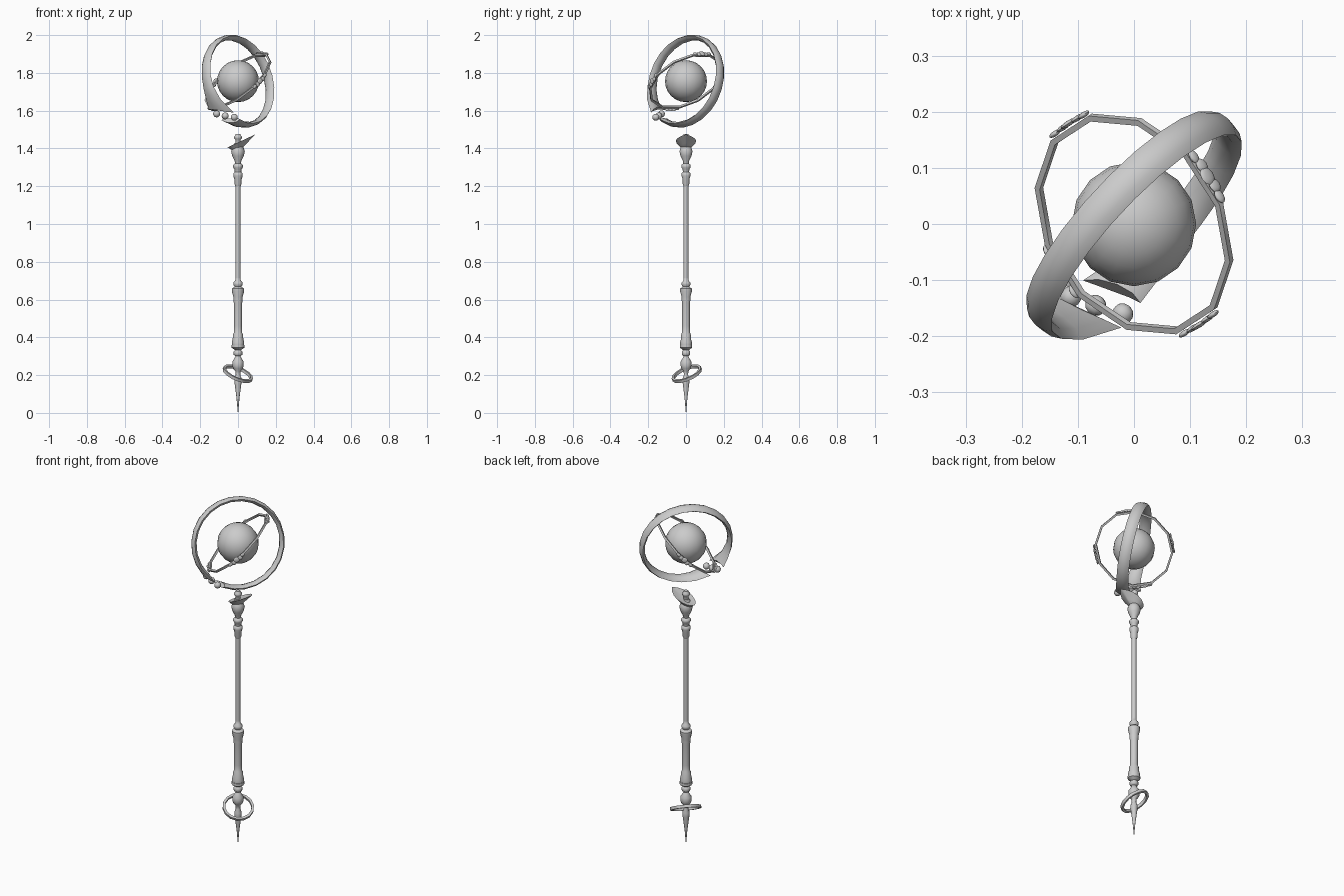
import bpy, bmesh, math
from mathutils import Vector, Matrix

if "Cube" in bpy.data.objects:
    bpy.data.objects.remove(bpy.data.objects["Cube"], do_unlink=True)

grey = bpy.data.materials.new("plain_grey")
grey.use_nodes = True
COLOUR = (0.6, 0.6, 0.6, 1)
grey.diffuse_color = COLOUR
grey.node_tree.nodes["Principled BSDF"].inputs["Base Color"].default_value = COLOUR

CENTRE = Vector((0, 0, 1.756))


def finish(name, bm, angle=40):
    bmesh.ops.recalc_face_normals(bm, faces=bm.faces)
    mesh = bpy.data.meshes.new(name)
    bm.to_mesh(mesh)
    bm.free()
    obj = bpy.data.objects.new(name, mesh)
    bpy.context.collection.objects.link(obj)
    mesh.materials.append(grey)
    bpy.ops.object.select_all(action='DESELECT')
    obj.select_set(True)
    bpy.context.view_layer.objects.active = obj
    bpy.ops.object.shade_smooth_by_angle(angle=math.radians(angle))
    return obj


def skin(bm, loops, closed=False):
    """Bridge equal-length point loops; cap the ends unless closed."""
    rows = [[bm.verts.new(p) for p in loop] for loop in loops]
    count = len(rows[0])
    pairs = list(zip(rows, rows[1:])) + ([(rows[-1], rows[0])] if closed else [])
    for a, b in pairs:
        for i in range(count):
            j = (i + 1) % count
            bm.faces.new((a[i], a[j], b[j], b[i]))
    if not closed:
        bm.faces.new(rows[0])
        bm.faces.new(rows[-1])


def turned(name, profile, sides=10):
    """Lathe (z, radius) pairs around the z axis."""
    bm = bmesh.new()
    skin(bm, [[(r * math.cos(math.tau * i / sides), r * math.sin(math.tau * i / sides), z)
               for i in range(sides)] for z, r in profile])
    return finish(name, bm, 50)


def frame(u, v):
    u = Vector(u).normalized()
    n = u.cross(Vector(v)).normalized()
    return u, n.cross(u), n


def hoop(name, centre, axes, inner, outer, width, sides, phase=0):
    """Thin faceted hoop with a rectangular section."""
    u, v, n = axes
    bm = bmesh.new()
    loops = []
    for i in range(sides):
        a = math.tau * i / sides + phase
        d = u * math.cos(a) + v * math.sin(a)
        loops.append([centre + d * r + n * h for r, h in
                      ((inner, -width / 2), (outer, -width / 2), (outer, width / 2), (inner, width / 2))])
    skin(bm, loops, closed=True)
    return finish(name, bm, 35)


def ball(bm, centre, axes, size):
    rot = Matrix(axes).transposed().to_4x4()
    bmesh.ops.create_uvsphere(bm, u_segments=10, v_segments=6, radius=1,
                              matrix=Matrix.Translation(centre) @ rot @ Matrix.Diagonal((*size, 1)))


# Staff, turned in sections from the bottom spike upwards
turned("bottom_spike", [(0, .001), (.08, .008), (.155, .018), (.18, .02), (.2, .012), (.22, .013),
                        (.235, .026), (.25, .03), (.272, .03), (.29, .018), (.3, .014)])
turned("lower_collar", [(.3, .014), (.308, .023), (.325, .023), (.332, .015), (.345, .034), (.36, .034)])
turned("grip", [(.36, .032), (.375, .033), (.39, .028), (.415, .027), (.425, .022), (.46, .021), (.58, .022),
                (.6, .025), (.615, .025), (.645, .033), (.658, .033), (.668, .018)])
turned("upper_grip_collar", [(.665, .016), (.678, .025), (.69, .025), (.7, .015), (.715, .013)])
turned("shaft", [(.7, .013), (1.22, .013)])
turned("upper_collar", [(1.2, .014), (1.21, .018), (1.24, .02), (1.255, .025), (1.268, .025),
                        (1.275, .017), (1.29, .019), (1.3, .026), (1.312, .026), (1.322, .014)])
turned("neck_bulb", [(1.315, .014), (1.335, .018), (1.36, .031), (1.385, .036), (1.4, .031), (1.43, .018)])

# Tilted leaf-shaped cup on top of the staff, pointed towards +x
bm = bmesh.new()
cup = []
for scale, lift, shift in ((.28, -.05, -.018), (.55, -.03, -.01), (1, 0, 0), (.6, -.005, 0), (.25, -.008, -.005)):
    loop = []
    for i in range(16):
        a = math.tau * i / 16
        c, s = math.cos(a), math.sin(a)
        taper = s * abs(s) ** (.8 if c > 0 else .1)
        loop.append((.018 + shift + .073 * c * scale, .054 * taper * scale,
                     1.44 + lift + .034 * c * scale))
    cup.append(loop)
skin(bm, cup)
finish("leaf_cup", bm)
turned("cup_bead", [(1.425, .014), (1.447, .014), (1.453, .02), (1.463, .021), (1.47, .014), (1.477, .012)])

# Orb
bm = bmesh.new()
bmesh.ops.create_uvsphere(bm, u_segments=16, v_segments=12, radius=.111, matrix=Matrix.Translation(CENTRE))
finish("orb", bm, 60)

# Broad domed ring, open at its lower left, with flared crescent ends
axes = frame((.68, .73, 0), (-.185, .172, .968))
u, v, n = axes
section = ((-1, .241), (-.55, .25), (0, .253), (.55, .25), (1, .241), (.6, .229), (0, .226), (-.6, .229))
bm = bmesh.new()
loops = []
STEPS = 22
for k in range(STEPS + 1):
    s = k / STEPS
    w0, w1 = max(0, 1 - s / .14) ** 2, max(0, 1 - (1 - s) / .14) ** 2
    half = .032 + .018 * w0 + .032 * w1
    loop = []
    for f, r in section:
        h = f * half
        a = math.radians(244 + 335 * s + w0 * (110 * h - 1100 * h * h) + w1 * (130 * h + 1000 * h * h))
        loop.append(CENTRE + (u * math.cos(a) + v * math.sin(a)) * r + n * h)
    loops.append(loop)
skin(bm, loops)
finish("broad_ring", bm, 50)

# Three beads in the gap of the broad ring
bm = bmesh.new()
for p in ((-.113, -.13, 1.583), (-.068, -.145, 1.572), (-.02, -.16, 1.565)):
    ball(bm, Vector(p), axes, (.019, .019, .019))
finish("gap_beads", bm, 60)

# Thin inner ring with four clusters of flat petals
axes = frame((-.12, .185, -.001), (.12, .1, .145))
u, v, n = axes
hoop("thin_ring", CENTRE, axes, .202, .213, .011, 12, math.radians(15))
bm = bmesh.new()
for k in range(4):
    a = k * math.pi / 2
    out = u * math.cos(a) + v * math.sin(a)
    along = n.cross(out)
    for i in range(-2, 3):
        length = .018 if i == 0 else .014
        spot = CENTRE + out * (.214 - .001 * abs(i)) + along * i * .021 + n * (.004 if i % 2 else 0)
        ball(bm, spot, (along, n, out), (length, .016 - .003 * abs(i), .005))
finish("petal_clusters", bm, 60)

# Small tilted hoop around the spike
normal = Vector((.38, -.35, .86)).normalized()
side = Vector((1, 1, 0)).normalized()
hoop("spike_hoop", Vector((-.001, .004, .207)), frame(side, normal.cross(side)), .071, .084, .016, 14)
